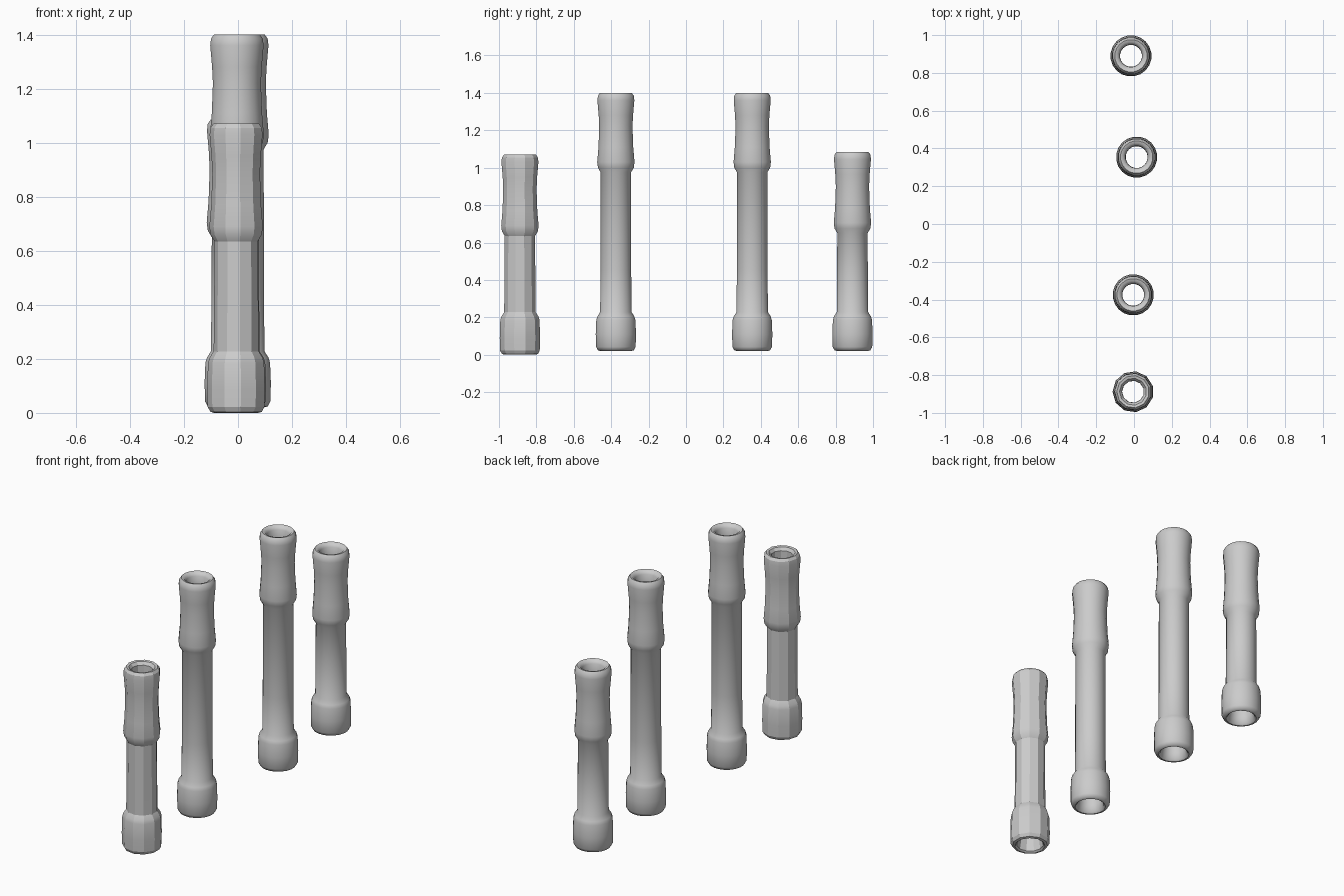
import bpy, bmesh, math

if "Cube" in bpy.data.objects:
    bpy.data.objects.remove(bpy.data.objects["Cube"])


def tube(name, cx, cy, profile, sides, angle):
    """Lathe a closed (radius, z) loop into a hollow tube."""
    bm = bmesh.new()
    rings = []
    for r, z in profile:
        ring = []
        for i in range(sides):
            a = 2 * math.pi * (i + 0.5) / sides
            ring.append(bm.verts.new((r * math.cos(a), r * math.sin(a), z)))
        rings.append(ring)
    for k, lower in enumerate(rings):
        upper = rings[(k + 1) % len(rings)]
        for i in range(sides):
            j = (i + 1) % sides
            bm.faces.new((lower[i], lower[j], upper[j], upper[i]))
    bmesh.ops.recalc_face_normals(bm, faces=bm.faces)
    mesh = bpy.data.meshes.new(name)
    bm.to_mesh(mesh)
    bm.free()
    ob = bpy.data.objects.new(name, mesh)
    ob.location = (cx, cy, 0)
    bpy.context.collection.objects.link(ob)
    bpy.ops.object.select_all(action='DESELECT')
    ob.select_set(True)
    bpy.context.view_layer.objects.active = ob
    bpy.ops.object.shade_smooth_by_angle(angle=math.radians(angle))
    return ob


def profile(bottom, collar, top):
    """Foot, shaft, flared sleeve, rounded lip and inner bore."""
    mid = (collar + top) / 2 + 0.02
    return [
        # foot
        (0.073, bottom + 0.008), (0.083, bottom), (0.097, bottom + 0.004),
        (0.107, bottom + 0.022), (0.109, bottom + 0.09), (0.106, 0.185),
        (0.100, 0.205), (0.085, 0.228),
        # shaft
        (0.083, 0.45), (0.082, collar - 0.025),
        # waisted sleeve
        (0.097, collar), (0.101, collar + 0.03), (0.094, collar + 0.11),
        (0.090, mid), (0.093, top - 0.12), (0.100, top - 0.04),
        # lip
        (0.097, top - 0.015), (0.086, top), (0.072, top - 0.003),
        (0.059, top - 0.02),
        # bore
        (0.058, top - 0.08), (0.066, bottom + 0.05),
    ]


# Two short outer tubes and two tall inner tubes, front to back
tube("front_short_tube", -0.005, -0.888, profile(0.0, 0.66, 1.07), 11, 25)
tube("front_tall_tube", -0.004, -0.375, profile(0.02, 1.0, 1.4), 20, 50)
tube("back_tall_tube", 0.014, 0.354, profile(0.02, 1.0, 1.4), 20, 50)
tube("back_short_tube", -0.016, 0.89, profile(0.02, 0.675, 1.085), 20, 50)
